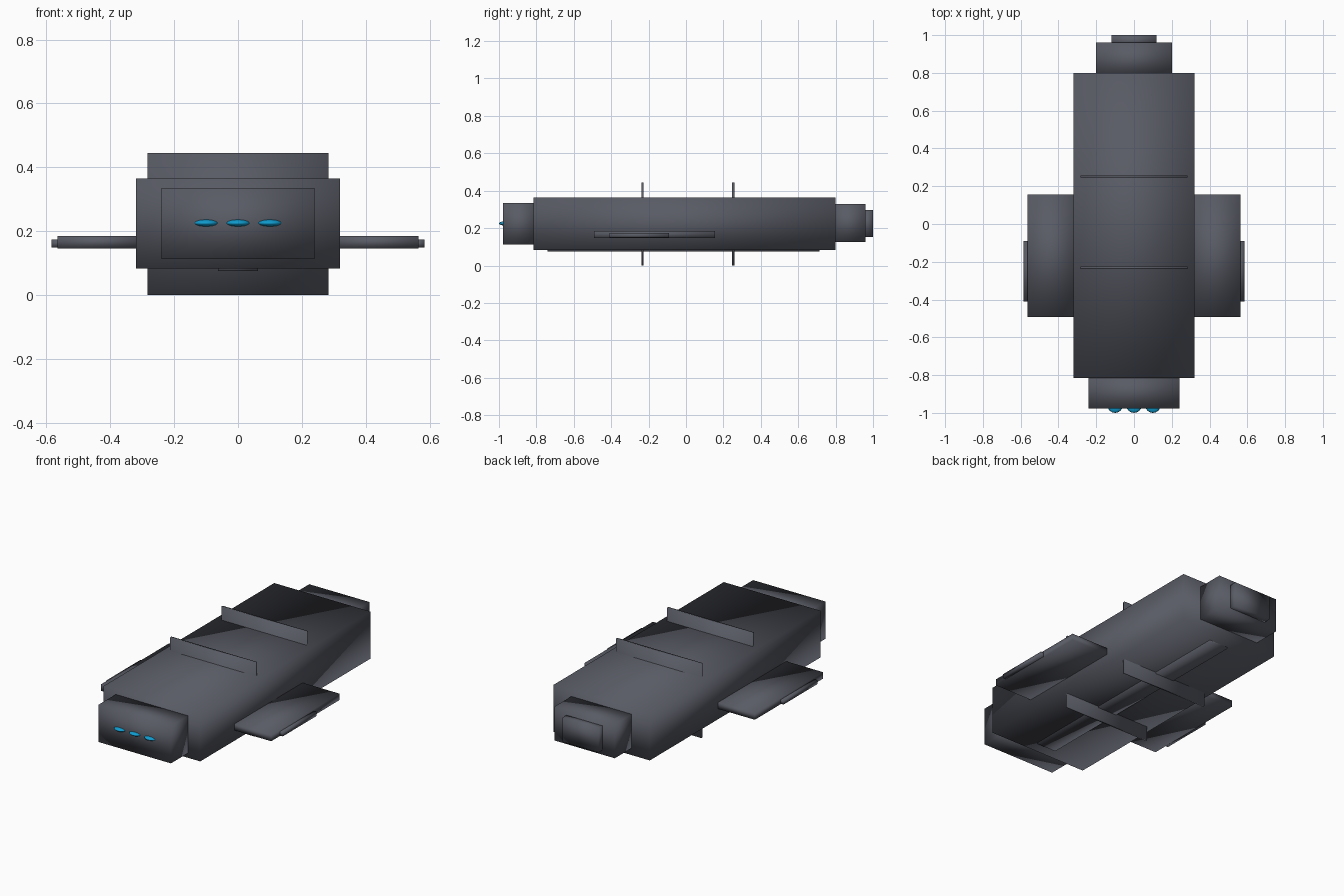
import bpy
import bmesh
from mathutils import Matrix, Vector

if "Cube" in bpy.data.objects:
    bpy.data.objects.remove(bpy.data.objects["Cube"], do_unlink=True)


def make_material(name, color):
    mat = bpy.data.materials.new(name)
    mat.use_nodes = True
    mat.diffuse_color = (*color, 1)
    mat.node_tree.nodes["Principled BSDF"].inputs["Base Color"].default_value = (*color, 1)
    return mat


metal = make_material("dark slate metal", (0.1, 0.105, 0.13))
glow = make_material("bright blue", (0.005, 0.33, 0.62))


def finish(name, bm, mat):
    """Turn a bmesh into a softly shaded object."""
    for face in bm.faces:
        face.smooth = True
    mesh = bpy.data.meshes.new(name)
    bm.to_mesh(mesh)
    bm.free()
    mesh.materials.append(mat)
    obj = bpy.data.objects.new(name, mesh)
    bpy.context.collection.objects.link(obj)
    return obj


def box(name, x, y, z):
    """Box spanning the given (low, high) range on each axis."""
    low, high = Vector((x[0], y[0], z[0])), Vector((x[1], y[1], z[1]))
    bm = bmesh.new()
    place = Matrix.Translation((low + high) / 2) @ Matrix.Diagonal((*(high - low), 1))
    bmesh.ops.create_cube(bm, size=1, matrix=place)
    return finish(name, bm, metal)


# Fuselage, nose and stepped tail
box("hull", (-0.32, 0.32), (-0.815, 0.8), (0.083, 0.364))
box("nose", (-0.24, 0.24), (-0.978, -0.8), (0.112, 0.335))
box("tail", (-0.2, 0.2), (0.78, 0.96), (0.125, 0.328))
box("tail_cap", (-0.12, 0.12), (0.94, 1.0), (0.153, 0.298))

# Keel strip under the hull
box("keel", (-0.062, 0.062), (-0.74, 0.715), (0.075, 0.1))

# Cross plates standing above and below the hull
for name, y in (("front_fin", -0.232), ("rear_fin", 0.252)):
    box(name, (-0.283, 0.283), (y - 0.006, y + 0.006), (0, 0.445))

# Wings with thin tip rails
for side, s in (("left", 1), ("right", -1)):
    box(side + "_wing", sorted((s * 0.3, s * 0.565)), (-0.492, 0.155), (0.146, 0.184))
    box(side + "_wing_tip", sorted((s * 0.55, s * 0.584)), (-0.41, -0.09), (0.149, 0.173))

# Row of three glowing sensors on the nose
for name, x in (("right_sensor", -0.1), ("middle_sensor", 0), ("left_sensor", 0.1)):
    bm = bmesh.new()
    place = Matrix.Translation((x, -0.962, 0.225)) @ Matrix.Diagonal((0.04, 0.038, 0.012, 1))
    bmesh.ops.create_uvsphere(bm, u_segments=16, v_segments=8, radius=1, matrix=place)
    finish(name, bm, glow)
